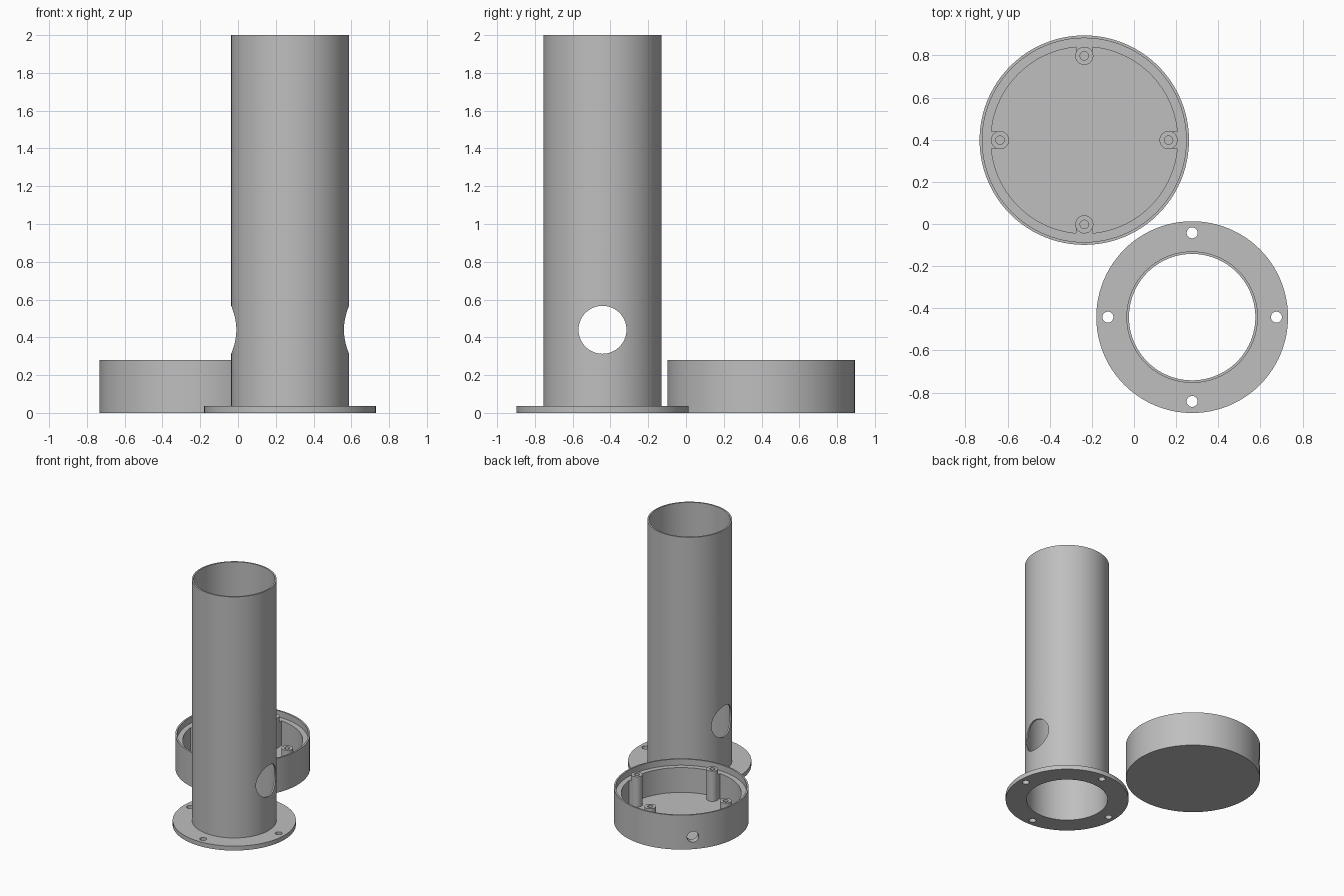
import bpy, bmesh, math
from mathutils import Matrix, Vector

if "Cube" in bpy.data.objects:
    bpy.data.objects.remove(bpy.data.objects["Cube"])

SEG = 96
TUBE_X, TUBE_Y = 0.276, -0.442
CUP_X, CUP_Y = -0.236, 0.398
BOLT_R = 0.40          # radius of the bolt circle shared by flange and cup

grey = bpy.data.materials.new("plain grey")
grey.diffuse_color = (0.52, 0.52, 0.52, 1)
grey.use_nodes = True
grey.node_tree.nodes["Principled BSDF"].inputs["Base Color"].default_value = grey.diffuse_color


def make_object(name, bm):
    bmesh.ops.recalc_face_normals(bm, faces=bm.faces[:])
    mesh = bpy.data.meshes.new(name)
    bm.to_mesh(mesh)
    bm.free()
    mesh.materials.append(grey)
    obj = bpy.data.objects.new(name, mesh)
    bpy.context.collection.objects.link(obj)
    return obj


def lathe(name, profile, x, y):
    """Spin an (r, z) outline round a vertical axis; r = 0 collapses to a point."""
    bm = bmesh.new()
    rings = []
    for r, z in profile:
        if r == 0:
            rings.append([bm.verts.new((x, y, z))] * SEG)
        else:
            rings.append([bm.verts.new((x + r * math.cos(2 * math.pi * i / SEG),
                                        y + r * math.sin(2 * math.pi * i / SEG), z))
                          for i in range(SEG)])
    for a, b in zip(rings, rings[1:] + rings[:1]):
        if a[0] is a[1] and b[0] is b[1]:
            continue
        for i in range(SEG):
            j = (i + 1) % SEG
            corners = list(dict.fromkeys((a[i], a[j], b[j], b[i])))
            bm.faces.new(corners)
    return make_object(name, bm)


def cylinder(name, r, start, end, seg=40):
    start, end = Vector(start), Vector(end)
    axis = end - start
    turn = axis.to_track_quat('Z', 'Y').to_matrix().to_4x4()
    bm = bmesh.new()
    bmesh.ops.create_cone(bm, cap_ends=True, segments=seg, radius1=r, radius2=r,
                          depth=axis.length,
                          matrix=Matrix.Translation((start + end) / 2) @ turn)
    return make_object(name, bm)


def box(name, centre, size, angle):
    bm = bmesh.new()
    bmesh.ops.create_cube(bm, size=1, matrix=Matrix.Translation(centre)
                          @ Matrix.Rotation(angle, 4, 'Z') @ Matrix.Diagonal((*size, 1)))
    return make_object(name, bm)


def combine(target, tool, operation):
    """Apply a boolean and throw the tool away."""
    mod = target.modifiers.new("cut", 'BOOLEAN')
    mod.operation, mod.object, mod.solver = operation, tool, 'EXACT'
    bpy.context.view_layer.update()
    result = bpy.data.meshes.new_from_object(
        target.evaluated_get(bpy.context.evaluated_depsgraph_get()))
    target.modifiers.clear()
    target.data = result
    bpy.data.objects.remove(tool)


quarter_turns = [k * math.pi / 2 for k in range(4)]

# Flanged tube: thin pipe rising from a flat mounting ring
tube = lathe("flanged_tube", [(0.30, 0), (0.455, 0), (0.455, 0.036), (0.312, 0.036),
                              (0.312, 2.0), (0.30, 2.0)], TUBE_X, TUBE_Y)
# Side opening straight through both walls
combine(tube, cylinder("side_cutter", 0.127, (TUBE_X - 0.6, TUBE_Y, 0.44),
                       (TUBE_X + 0.6, TUBE_Y, 0.44), 64), 'DIFFERENCE')
# Bolt holes in the mounting ring
for a in quarter_turns:
    px, py = TUBE_X + BOLT_R * math.cos(a), TUBE_Y + BOLT_R * math.sin(a)
    combine(tube, cylinder("bolt_cutter", 0.026, (px, py, -0.1), (px, py, 0.1)), 'DIFFERENCE')

# Round base cup with a recessed ledge inside the rim
LEDGE, FLOOR = 0.23, 0.028
cup = lathe("base_cup", [(0, 0), (0.497, 0), (0.497, 0.28), (0.484, 0.28), (0.484, LEDGE),
                         (0.443, LEDGE), (0.443, FLOOR), (0, FLOOR)], CUP_X, CUP_Y)
# Screw posts, each tied to the wall by a rib and drilled from above
for a in quarter_turns:
    c, s = math.cos(a), math.sin(a)
    px, py = CUP_X + BOLT_R * c, CUP_Y + BOLT_R * s
    rx, ry = CUP_X + 0.43 * c, CUP_Y + 0.43 * s
    combine(cup, box("rib", (rx, ry, (LEDGE + 0.015) / 2),
                     (0.06, 0.08, LEDGE - 0.015), a), 'UNION')
    combine(cup, cylinder("post", 0.043, (px, py, 0.012), (px, py, 0.274)), 'UNION')
    combine(cup, cylinder("screw_cutter", 0.02, (px, py, 0.06), (px, py, 0.4)), 'DIFFERENCE')
# Cable hole through one side of the wall
d = math.sqrt(0.5)
combine(cup, cylinder("cable_cutter", 0.044, (CUP_X - 0.3 * d, CUP_Y + 0.3 * d, 0.10),
                      (CUP_X - 0.6 * d, CUP_Y + 0.6 * d, 0.10)), 'DIFFERENCE')

# Smooth round walls, crisp edges
for obj in (tube, cup):
    bpy.ops.object.select_all(action='DESELECT')
    obj.select_set(True)
    bpy.context.view_layer.objects.active = obj
    bpy.ops.object.shade_smooth_by_angle(angle=math.radians(30))
